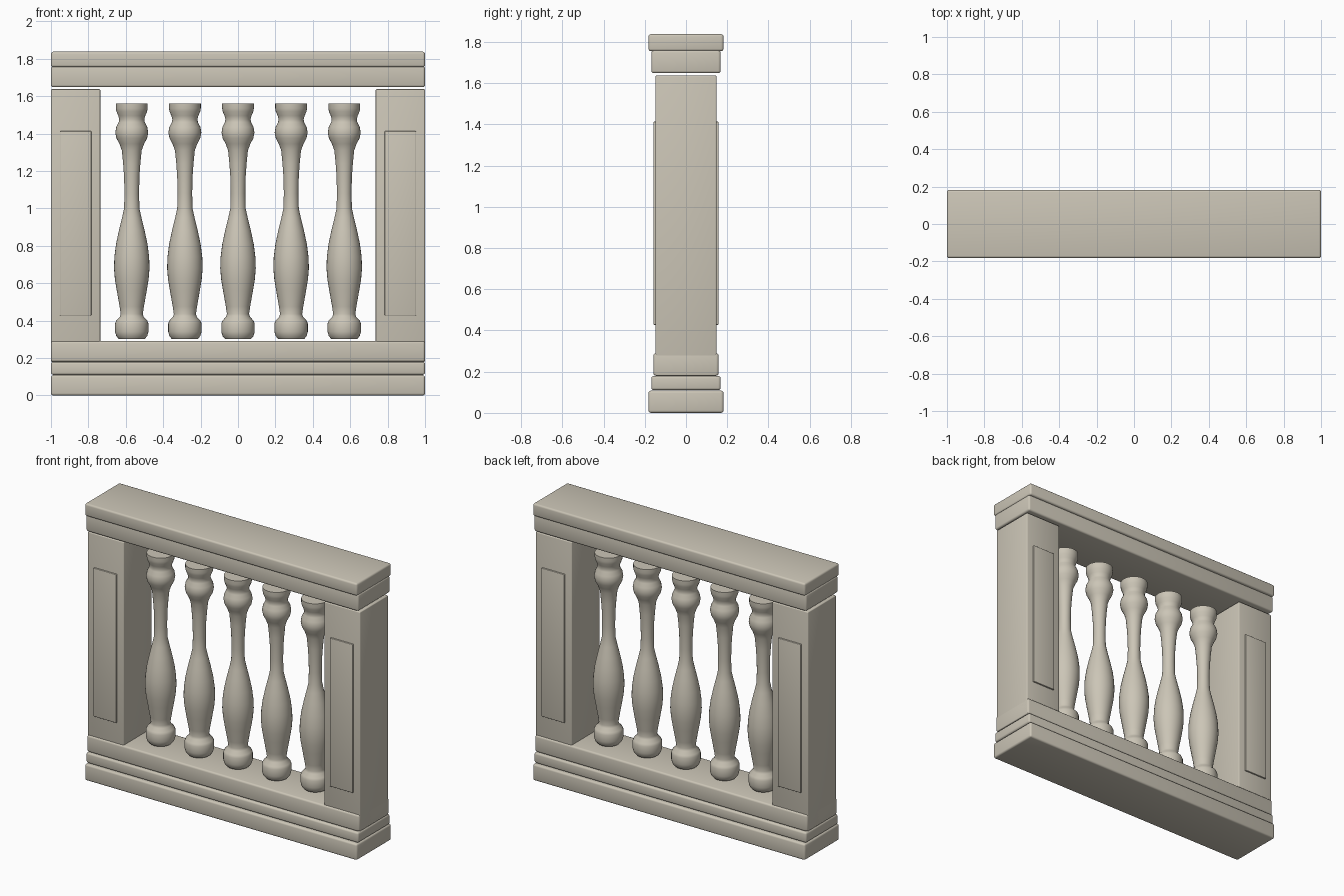
import bpy, bmesh, math

if "Cube" in bpy.data.objects:
    bpy.data.objects.remove(bpy.data.objects["Cube"])


def block(name, x0, x1, y0, y1, z0, z1, bevel=0.01):
    """Box between two corners with rounded edges."""
    bm = bmesh.new()
    bmesh.ops.create_cube(bm, size=1)
    for v in bm.verts:
        v.co = ((x0 + x1) / 2 + v.co.x * (x1 - x0),
                (y0 + y1) / 2 + v.co.y * (y1 - y0),
                (z0 + z1) / 2 + v.co.z * (z1 - z0))
    bmesh.ops.bevel(bm, geom=bm.edges[:], offset=bevel, segments=3,
                    profile=0.5, affect='EDGES')
    return finish(name, bm)


def lathe(name, profile, sides=32):
    """Closed solid of revolution from (radius, height) points."""
    bm = bmesh.new()
    rings = [[bm.verts.new((r * math.cos(2 * math.pi * i / sides),
                            r * math.sin(2 * math.pi * i / sides), z))
              for i in range(sides)] for r, z in profile]
    for a, b in zip(rings, rings[1:]):
        for i in range(sides):
            j = (i + 1) % sides
            bm.faces.new((a[i], a[j], b[j], b[i]))
    bm.faces.new(rings[0][::-1])
    bm.faces.new(rings[-1])
    return finish(name, bm)


def finish(name, bm):
    mesh = bpy.data.meshes.new(name)
    bm.to_mesh(mesh)
    bm.free()
    obj = bpy.data.objects.new(name, mesh)
    bpy.context.collection.objects.link(obj)
    bpy.ops.object.select_all(action='DESELECT')
    obj.select_set(True)
    bpy.context.view_layer.objects.active = obj
    bpy.ops.object.shade_smooth_by_angle(angle=math.radians(40))
    mat = bpy.data.materials.get("stone") or bpy.data.materials.new("stone")
    mat.diffuse_color = (0.60, 0.56, 0.47, 1)
    mat.use_nodes = True
    mat.node_tree.nodes["Principled BSDF"].inputs["Base Color"].default_value = mat.diffuse_color
    mesh.materials.append(mat)
    return obj


# Full-length base courses and handrail
for name, d, z0, z1 in (("base_plinth", 0.182, 0, 0.108),
                        ("base_moulding", 0.168, 0.11, 0.179),
                        ("base_rail", 0.158, 0.18, 0.29),
                        ("handrail_moulding", 0.168, 1.648, 1.76),
                        ("handrail_cap", 0.182, 1.755, 1.838)):
    block(name, -1, 1, -d, d, z0, z1, 0.012)

# End posts with a raised panel on front and back
for side, s in (("left", -1), ("right", 1)):
    c = s * 0.868
    block(side + "_post", c - 0.132, c + 0.132, -0.148, 0.148, 0.18, 1.637, 0.006)
    for face, f in (("front", -1), ("back", 1)):
        y0, y1 = sorted((f * 0.135, f * 0.158))
        block(f"{side}_{face}_panel", c - 0.084, c + 0.084, y0, y1, 0.427, 1.413, 0.004)

# Turned balusters
profile = [(0.070, 0.302), (0.083, 0.318), (0.089, 0.340), (0.089, 0.385),
           (0.083, 0.400), (0.064, 0.420), (0.059, 0.435), (0.065, 0.475),
           (0.080, 0.560), (0.090, 0.620), (0.095, 0.680), (0.093, 0.740),
           (0.084, 0.810), (0.068, 0.885), (0.052, 0.950), (0.041, 1.000),
           (0.039, 1.080), (0.041, 1.170), (0.046, 1.240), (0.053, 1.310),
           (0.066, 1.345), (0.082, 1.375), (0.088, 1.405), (0.083, 1.435),
           (0.070, 1.460), (0.067, 1.475), (0.072, 1.495), (0.082, 1.518),
           (0.085, 1.535), (0.085, 1.560)]
for i in range(5):
    lathe(f"baluster_{i + 1}", profile).location.x = (i - 2) * 0.284
